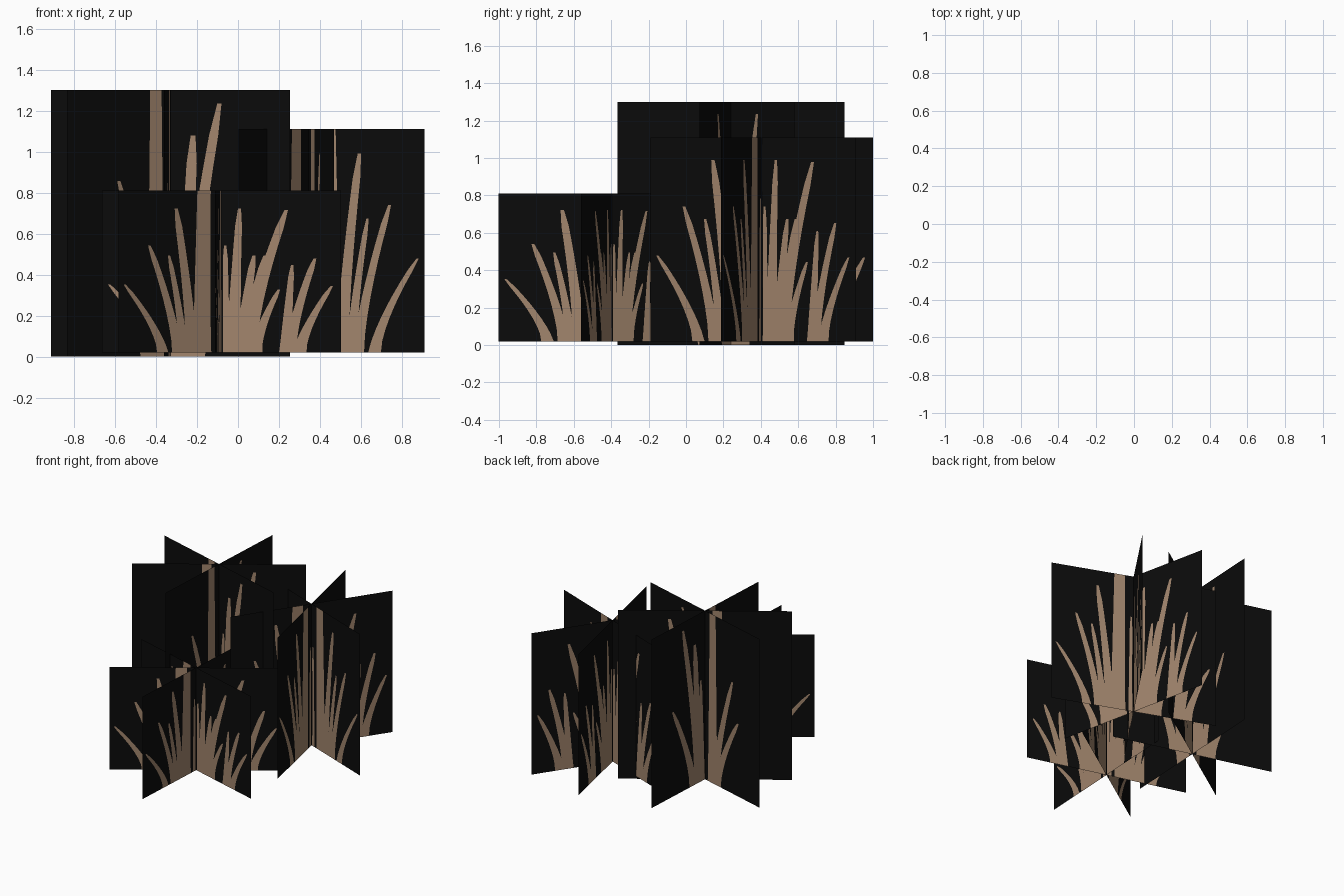
import bpy, math
from mathutils import Vector
from mathutils.geometry import delaunay_2d_cdt

if "Cube" in bpy.data.objects:
    bpy.data.objects.remove(bpy.data.objects["Cube"])

HALF = 0.607  # half width of every card


def material(name, rgb):
    m = bpy.data.materials.new(name)
    m.diffuse_color = (*rgb, 1)
    m.use_nodes = True
    m.node_tree.nodes["Principled BSDF"].inputs["Base Color"].default_value = m.diffuse_color
    return m


black = material("card black", (0.0033, 0.0033, 0.0033))
brown = material("frond brown", (0.36, 0.235, 0.152))

# Fronds: base u, base width, tip u, tip height, tip width (u -1..1, height 0..1)
BUSHY = [
    (-0.57, 0.11, -0.94, 0.42, 0.04), (-0.43, 0.10, -0.70, 0.66, 0.05),
    (-0.37, 0.10, -0.51, 0.60, 0.04), (-0.29, 0.12, -0.44, 0.89, 0.06),
    (-0.19, 0.18, -0.17, 1.00, 0.13), (-0.04, 0.05, -0.03, 0.70, 0.03),
    (0.04, 0.06, 0.03, 0.66, 0.04), (0.10, 0.14, 0.15, 0.89, 0.05),
    (0.17, 0.14, 0.27, 0.60, 0.05), (0.20, 0.14, 0.36, 0.60, 0.04),
    (0.22, 0.15, 0.54, 0.88, 0.06), (0.28, 0.12, 0.48, 0.39, 0.04),
    (0.54, 0.12, 0.59, 0.54, 0.04), (0.57, 0.11, 0.78, 0.58, 0.05),
    (0.65, 0.12, 0.92, 0.41, 0.04),
]
SPARSE = [
    (-0.22, 0.14, -0.60, 0.43, 0.06), (-0.18, 0.14, -0.50, 0.66, 0.06),
    (-0.14, 0.18, -0.14, 1.00, 0.11), (0.06, 0.12, 0.08, 0.60, 0.05),
    (0.12, 0.14, 0.19, 0.83, 0.08), (0.13, 0.14, 0.41, 0.95, 0.07),
    (0.22, 0.14, 0.60, 0.50, 0.06),
]


def frond_outline(base, wide, tip, top, narrow, steps=8):
    """Tapering strip that bends outward toward its tip."""
    left, right = [], []
    for i in range(steps + 1):
        t = i / steps
        u = base + (tip - base) * t ** 1.4
        w = (wide + (narrow - wide) * t ** 0.7) / 2
        if i == steps and top < 1:
            w *= 0.5
        left.append(Vector((u - w, top * t)))
        right.append(Vector((u + w, top * t)))
    return right + left[::-1]


def card_pattern(fronds):
    """Cut a flat card along the frond outlines."""
    pts = [Vector(p) for p in ((-1, 0), (1, 0), (1, 1), (-1, 1))]
    loops = [[0, 1, 2, 3]]
    for f in fronds:
        outline = frond_outline(*f)
        loops.append(list(range(len(pts), len(pts) + len(outline))))
        pts += outline
    out = delaunay_2d_cdt(pts, [], loops, 1, 1e-5)
    verts, faces, origin = out[0], out[2], out[5]
    return verts, faces, [int(any(k > 0 for k in o)) for o in origin]


def plant(name, center, z0, z1, angles, pattern):
    """Three upright cards crossing at the middle."""
    verts, faces, colours = pattern
    for n, a in enumerate(angles):
        c, s = math.cos(math.radians(a)), math.sin(math.radians(a))
        co = [(center[0] + HALF * v.x * c, center[1] + HALF * v.x * s,
               z0 + (z1 - z0) * v.y) for v in verts]
        me = bpy.data.meshes.new(f"{name}_card_{n + 1}")
        me.from_pydata(co, [], faces)
        me.materials.append(black)
        me.materials.append(brown)
        for p, k in zip(me.polygons, colours):
            p.material_index = k
        me.update()
        ob = bpy.data.objects.new(me.name, me)
        bpy.context.collection.objects.link(ob)


bushy, sparse = card_pattern(BUSHY), card_pattern(SPARSE)
plant("tall_plant", (-0.33, 0.24), 0.0, 1.30, (-16, 34, 87), sparse)
plant("middle_plant", (0.343, 0.405), 0.02, 1.11, (56, 102, 159), bushy)
plant("short_plant", (-0.08, -0.395), 0.02, 0.81, (-16, 34, 87), bushy)
